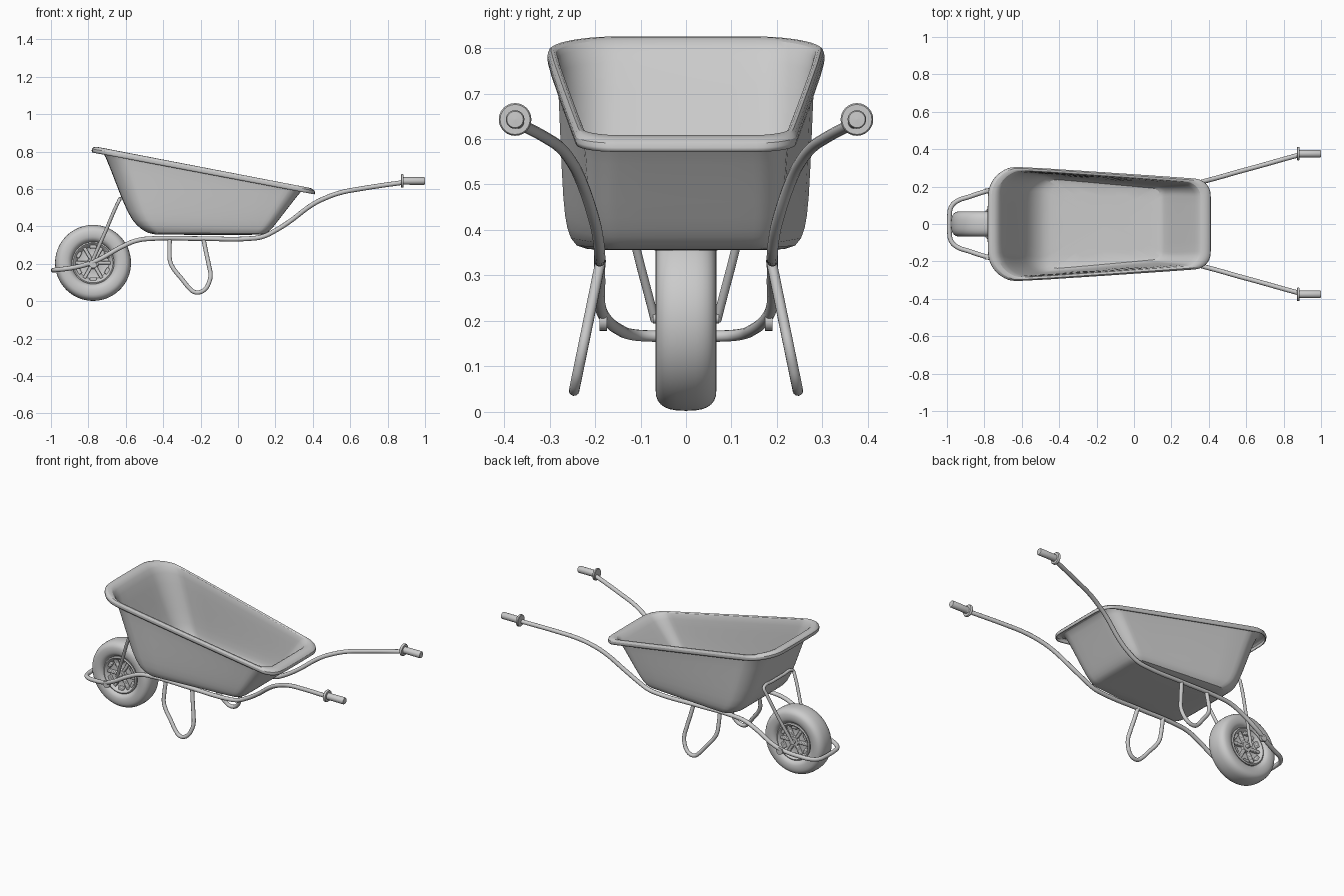
import bpy, bmesh
from math import sin, cos, pi, copysign
from mathutils import Matrix, Vector

if "Cube" in bpy.data.objects:
    bpy.data.objects.remove(bpy.data.objects["Cube"])


def finish(name, bm, angle=0.7):
    bmesh.ops.remove_doubles(bm, verts=bm.verts, dist=1e-5)
    bmesh.ops.recalc_face_normals(bm, faces=bm.faces)
    me = bpy.data.meshes.new(name)
    bm.to_mesh(me)
    bm.free()
    ob = bpy.data.objects.new(name, me)
    bpy.context.collection.objects.link(ob)
    bpy.ops.object.select_all(action='DESELECT')
    ob.select_set(True)
    bpy.context.view_layer.objects.active = ob
    bpy.ops.object.shade_smooth_by_angle(angle=angle)
    return ob


def skin(bm, rings, loop=False):
    vs = [[bm.verts.new(p) for p in r] for r in rings]
    n = len(vs[0])
    pairs = list(zip(vs, vs[1:])) + ([(vs[-1], vs[0])] if loop else [])
    for a, b in pairs:
        for i in range(n):
            j = (i + 1) % n
            bm.faces.new((a[i], a[j], b[j], b[i]))
    return vs


def lathe(name, profile, centre, axis='X', n=48, loop=False):
    """Revolve (along, radius) points around an axis."""
    bm = bmesh.new()
    rings = []
    for a, r in profile:
        r = max(r, 1e-4)
        ring = []
        for i in range(n):
            t = 2 * pi * i / n
            c, s = r * cos(t), r * sin(t)
            ring.append(Vector((a, c, s) if axis == 'X' else (c, a, s)) + Vector(centre))
        rings.append(ring)
    skin(bm, rings, loop)
    return finish(name, bm)


def tube(name, pts, radius):
    """Round tube along a smooth path."""
    cu = bpy.data.curves.new(name, 'CURVE')
    cu.dimensions = '3D'
    cu.bevel_depth = radius
    cu.bevel_resolution = 4
    cu.resolution_u = 8
    cu.use_fill_caps = True
    sp = cu.splines.new('BEZIER')
    sp.bezier_points.add(len(pts) - 1)
    for b, p in zip(sp.bezier_points, pts):
        b.co = p
        b.handle_left_type = b.handle_right_type = 'AUTO'
    ob = bpy.data.objects.new(name, cu)
    bpy.context.collection.objects.link(ob)
    bpy.ops.object.select_all(action='DESELECT')
    ob.select_set(True)
    bpy.context.view_layer.objects.active = ob
    bpy.ops.object.convert(target='MESH')
    bpy.ops.object.shade_smooth_by_angle(angle=0.8)
    return ob


def mirrored(pts):
    """Path with its reflection across y = 0, joined at the last points."""
    return pts + [(x, -y, z) for x, y, z in reversed(pts) if y > 1e-6]


# Tray: stacked rounded outlines from floor to rolled lip
def outline(xf, xb, wf, wb, rf, rb, zf, zb, n=7):
    pts = []
    for cx, cy, r, start in ((xb - rb, wb - rb, rb, 0), (xf + rf, wf - rf, rf, 1),
                             (xf + rf, rf - wf, rf, 2), (xb - rb, rb - wb, rb, 3)):
        for i in range(n + 1):
            t = (start + i / n) * pi / 2
            x, y = cx + r * cos(t), cy + r * sin(t)
            pts.append((x, y, zf + (zb - zf) * (x - xf) / (xb - xf)))
    return pts


levels = [(-.42, .11, .20, .17, .05, .05, .358, .358),
          (-.48, .145, .245, .197, .07, .05, .362, .360),
          (-.54, .175, .262, .206, .09, .06, .405, .385),
          (-.585, .203, .270, .211, .11, .06, .465, .42),
          (-.65, .268, .277, .217, .13, .07, .63, .505),
          (-.71, .335, .283, .222, .14, .08, .79, .59),
          (-.735, .355, .290, .228, .15, .085, .819, .608),
          (-.765, .39, .300, .236, .155, .09, .826, .604),
          (-.782, .411, .307, .243, .16, .09, .815, .59),
          (-.778, .407, .304, .240, .16, .09, .796, .572)]
bm = bmesh.new()
rings = skin(bm, [outline(*l) for l in levels])
bm.faces.new(rings[0])
tray = finish('tray', bm)
sub = tray.modifiers.new('smooth', 'SUBSURF')
sub.levels = sub.render_levels = 1
sol = tray.modifiers.new('thickness', 'SOLIDIFY')
sol.thickness = .006
sol.offset = 0

# Frame: one bent tube from handle to handle around the wheel
tube('frame', mirrored([
    (.92, .378, .64), (.86, .363, .632), (.66, .307, .602), (.55, .277, .581), (.47, .254, .553),
    (.40, .235, .518), (.27, .202, .422), (.20, .193, .378), (.13, .19, .345), (.06, .19, .335),
    (-.2, .19, .335), (-.46, .19, .335), (-.54, .19, .325), (-.62, .19, .292),
    (-.74, .187, .225), (-.80, .172, .2), (-.88, .146, .18), (-.95, .12, .17),
    (-.978, .09, .167), (-.987, .04, .166), (-.988, 0, .166)]), .0125)

# Inverted U strut from axle to tray front
tube('front_strut', mirrored([
    (-.785, .068, .20), (-.77, .077, .235), (-.71, .112, .37), (-.65, .142, .51),
    (-.637, .144, .536), (-.633, .13, .545), (-.632, .06, .545), (-.632, 0, .545)]), .0095)

# Legs, handle grips and frame brackets on both sides
leg = [(-.365, .335), (-.366, .26), (-.362, .21), (-.345, .175), (-.30, .119), (-.258, .068),
       (-.235, .05), (-.205, .048), (-.175, .066), (-.155, .10), (-.147, .14),
       (-.155, .19), (-.17, .26), (-.185, .335)]
grip = [(-.015, 0), (-.015, .033), (-.012, .036), (-.004, .036), (0, .033), (0, .02),
        (.108, .0205), (.113, .018), (.114, 0)]
for side, s in (('left', -1), ('right', 1)):
    tube(side + '_leg', [(x, s * (.187 + (.335 - z) * .205), z) for x, z in leg], .0115)
    lathe(side + '_grip', grip, (.886, s * .376, .643), 'X', 24)
    lathe(side + '_bracket', [(-.008, 0), (-.008, .022), (.008, .022), (.008, 0)],
          (-.775, s * .182, .20), 'Y', 20)

# Tyre: squarish rounded section revolved about the axle
hub = (-.775, 0, .205)
sec = []
for i in range(28):
    t = 2 * pi * i / 28
    c, s = cos(t), sin(t)
    sec.append((.067 * copysign(abs(c) ** .75, c), .155 + .048 * copysign(abs(s) ** .75, s)))
lathe('tyre', sec, hub, 'Y', 64, True)

# Wheel rim, hub and axle
half = [(.046, .0), (.046, .028), (.03, .032), (.024, .06), (.03, .085), (.05, .098),
        (.056, .106), (.052, .113), (.03, .113)]
lathe('wheel_rim', half + [(-a, r) for a, r in reversed(half)], hub, 'Y', 48)
lathe('axle', [(-.073, 0), (-.073, .011), (.073, .011), (.073, 0)], hub, 'Y', 16)

# Raised spokes and rim lugs on both wheel faces
bm = bmesh.new()
for k in range(6):
    for ang, r, size in ((k * pi / 3, .06, (.07, .02, .018)),
                         ((k + .5) * pi / 3, .088, (.022, .024, .036))):
        for s in (-1, 1):
            m = (Matrix.Translation(hub) @ Matrix.Rotation(ang, 4, 'Y')
                 @ Matrix.Translation((r, s * .034, 0)) @ Matrix.Diagonal((*size, 1)))
            bmesh.ops.create_cube(bm, size=1, matrix=m)
spokes = finish('wheel_spokes', bm, .5)
bev = spokes.modifiers.new('soft_edges', 'BEVEL')
bev.width = .004
bev.segments = 2
